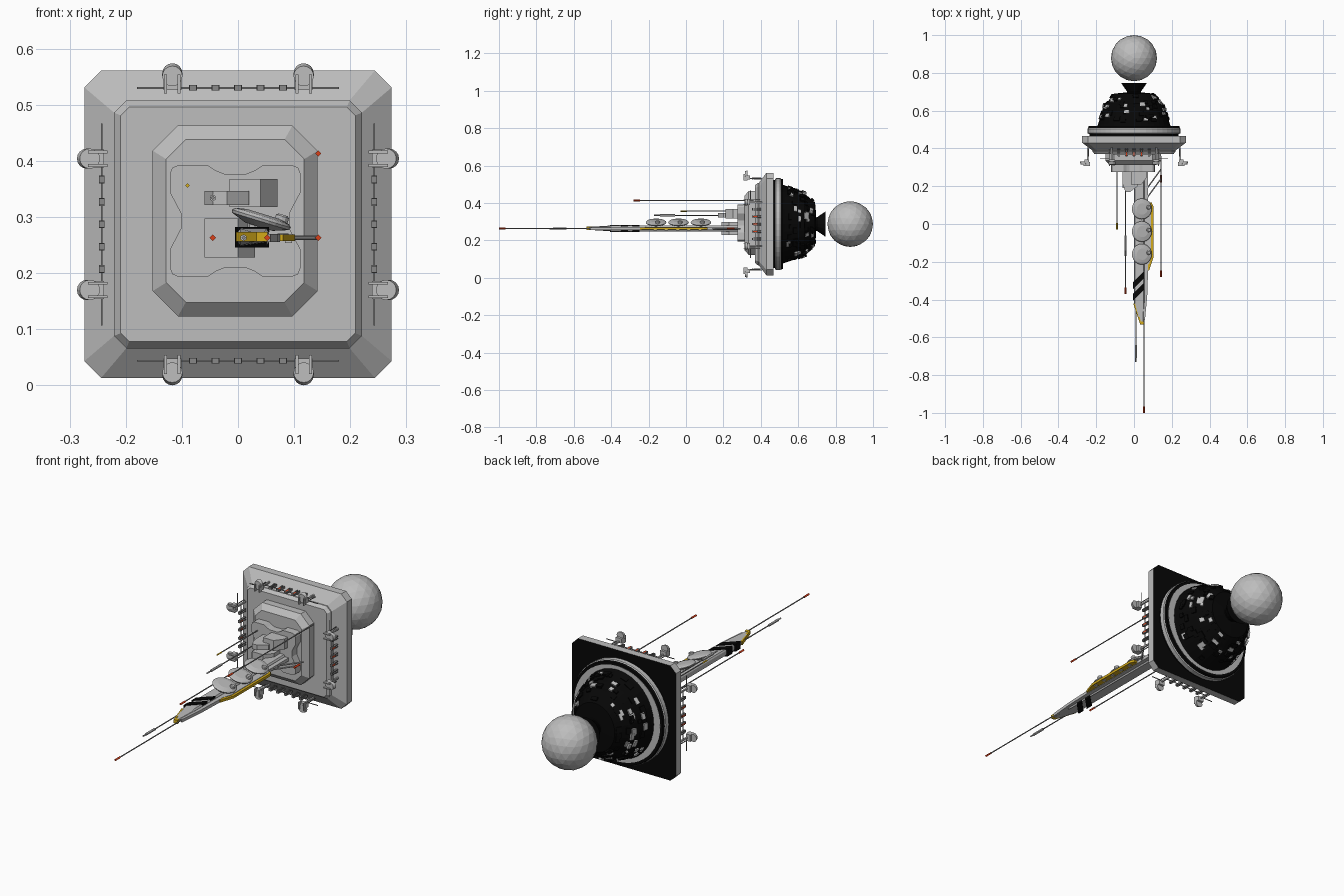
import bpy, bmesh, random
from math import sin, cos, pi, radians
from mathutils import Matrix, Vector

cube = bpy.data.objects.get("Cube")
if cube:
    bpy.data.objects.remove(cube)


def material(name, r, g, b):
    m = bpy.data.materials.new(name)
    m.use_nodes = True
    m.diffuse_color = (r, g, b, 1)
    m.node_tree.nodes["Principled BSDF"].inputs["Base Color"].default_value = (r, g, b, 1)
    return m


GREY = material("hull grey", .51, .51, .51)
DARK = material("trim grey", .25, .25, .25)
BLACK = material("engine black", .002, .002, .002)
YELLOW = material("hazard yellow", .65, .4, .01)
RED = material("beacon red", .68, .05, .01)
CZ = .287  # height of the main axis


def finish(bm, name, *mats):
    bmesh.ops.recalc_face_normals(bm, faces=bm.faces)
    me = bpy.data.meshes.new(name)
    bm.to_mesh(me)
    bm.free()
    for m in mats:
        me.materials.append(m)
    ob = bpy.data.objects.new(name, me)
    bpy.context.collection.objects.link(ob)
    return ob


def skin(bm, rings):
    """Join equal rings of points into a closed tube."""
    vs = [[bm.verts.new(p) for p in ring] for ring in rings]
    n = len(vs[0])
    for a, b in zip(vs, vs[1:]):
        for i in range(n):
            j = (i + 1) % n
            bm.faces.new((a[i], a[j], b[j], b[i]))
    bm.faces.new(vs[0])
    bm.faces.new(vs[-1][::-1])


def loft(name, rings, *mats):
    bm = bmesh.new()
    skin(bm, rings)
    return finish(bm, name, *mats)


def octagon(y, hx, hz, cut, cx=0, cz=CZ):
    pts = [(hx, hz - cut), (hx - cut, hz), (cut - hx, hz), (-hx, hz - cut),
           (-hx, cut - hz), (cut - hx, -hz), (hx - cut, -hz), (hx, cut - hz)]
    return [(cx + x, y, cz + z) for x, z in pts]


def circle(y, r, n=32, cx=0, cz=CZ, sx=1):
    return [(cx + sx * r * cos(2 * pi * i / n), y, cz + r * sin(2 * pi * i / n)) for i in range(n)]


def slab(name, outline, z0, z1, mat):
    return loft(name, [[(x, y, z) for x, y in outline] for z in (z0, z1)], mat)


def add_box(bm, centre, size, frame=Matrix()):
    m = frame @ Matrix.Translation(centre) @ Matrix.Diagonal((*size, 1))
    bmesh.ops.create_cube(bm, size=1, matrix=m)


def rod(name, a, b, r, mat, sides=6):
    a, b = Vector(a), Vector(b)
    bm = bmesh.new()
    m = Matrix.Translation((a + b) / 2) @ (b - a).to_track_quat('Z', 'Y').to_matrix().to_4x4()
    bmesh.ops.create_cone(bm, cap_ends=True, segments=sides, radius1=r, radius2=r,
                          depth=(b - a).length, matrix=m)
    return finish(bm, name, mat)


# Square shield hull with chamfered rim and black back
hull = [(.37, .209, .015), (.385, .221, .022), (.39, .221, .022), (.43, .274, .03), (.467, .274, .03)]
plate = loft("shield_hull", [octagon(y, h, h, c) for y, h, c in hull], GREY, BLACK)
for f in plate.data.polygons:
    f.material_index = int(f.normal.y > .5)

# Round drum behind the shield, with black faces and a thin light ring
loft("drum_gap", [circle(y, .236, 48) for y in (.46, .48)], BLACK)
loft("drum", [circle(y, r, 48) for y, r in [(.476, .24), (.481, .246), (.503, .246), (.507, .243)]], GREY)
loft("drum_back", [circle(y, r, 48) for y, r in [(.507, .243), (.518, .24)]], BLACK)
loft("back_ring", [circle(y, r, 48) for y, r in [(.512, .2275), (.519, .2275), (.519, .2255)]], GREY)

# Stepped front superstructure
loft("front_step", [octagon(y, hx, hz, c, -.005, .293) for y, hx, hz, c in
                    [(.312, .123, .145, .035), (.335, .147, .17, .045), (.38, .147, .17, .045)]], GREY)
quarter = [(.02, .084), (.035, .09), (.05, .1), (.1, .1), (.112, .095),
           (.116, .085), (.116, .05), (.108, .035), (.097, .014)]
clover = quarter + [(x, -z) for x, z in quarter[::-1]]
clover += [(-x, z) for x, z in clover[::-1]]
loft("lobed_deck", [[(x - .005, y, z + .293) for x, z in clover] for y in (.275, .32)], GREY)
slab("lower_housing", [(-.06, .28), (-.06, .19), (0, .19), (.03, .23), (.03, .28)], .228, .297, GREY)
slab("upper_housing", [(-.015, .28), (-.015, .21), (.04, .21), (.07, .25), (.07, .28)], .318, .368, GREY)
slab("gun_housing", [(-.06, .21), (-.045, .17), (-.02, .17), (.02, .2), (.02, .29), (-.06, .29)],
     .321, .346, GREY)

# Rear engine dome and nozzle
FLAT = .92  # the dome is narrower than it is tall
dome_profile = [(.515, .212), (.53, .206), (.6, .183), (.632, .17), (.64, .158), (.69, .116), (.696, .05)]
loft("engine_dome", [circle(y, r, sx=FLAT) for y, r in dome_profile], BLACK)
loft("engine_nozzle", [circle(y, r, 16) for y, r in [(.68, .04), (.7, .036), (.72, .05), (.746, .068)]], BLACK)

# Low blocks and light panels laid out over the dome
random.seed(11)
dark_bm, light_bm = bmesh.new(), bmesh.new()
for i in range(130):
    y = random.uniform(.545, .68)
    front = y < .635
    slope = .33 if front else .85
    r = .202 - (y - .54) * slope if front else .162 - (y - .635) * slope
    a = random.uniform(0, 2 * pi)
    out = Vector((cos(a), slope, sin(a))).normalized()
    side = Vector((-sin(a), 0, cos(a)))
    frame = Matrix((side, out.cross(side), out)).transposed().to_4x4()
    frame.translation = (FLAT * r * cos(a), y, CZ + r * sin(a))
    size = (random.uniform(.016, .036), random.uniform(.014, .026))
    if i % 3:
        add_box(dark_bm, (0, 0, 0), (*size, random.uniform(.008, .016)), frame)
    else:
        add_box(light_bm, (0, 0, .002), (size[0] * .95, size[1] * .85, .009), frame)
finish(dark_bm, "dome_blocks", BLACK)
finish(light_bm, "dome_panels", GREY)

# Faceted sphere behind the nozzle
bm = bmesh.new()
bmesh.ops.create_icosphere(bm, subdivisions=3, radius=.122, matrix=Matrix.Translation((0, .878, CZ)))
finish(bm, "rear_sphere", GREY)

# Rim equipment, repeated on the four sides (local x along the edge, z outward)
pods, studs, lamps = bmesh.new(), bmesh.new(), bmesh.new()
for k in range(4):
    turn = Matrix.Translation((0, 0, CZ)) @ Matrix.Rotation(k * pi / 2, 4, 'Y')
    for s in (-1, 1):
        t = s * .117
        add_box(pods, (t, .33, .25), (.032, .022, .022), turn)
        add_box(pods, (t, .37, .244), (.007, .07, .007), turn)
        for d in (-.012, .012):
            add_box(pods, (t + d, .318, .25), (.005, .02, .034), turn)
        skin(pods, [[turn @ Vector(p) for p in circle(y, .018, 16, t, z)]
                    for y, z in ((.315, .264), (.33, .269))])
        add_box(studs, (s * .155, .345, .243), (.05, .003, .003), turn)
        add_box(studs, (s * .13, .36, .243), (.003, .07, .003), turn)
    add_box(studs, (0, .37, .243), (.24, .003, .003), turn)
    for i in range(-2, 3):
        t = i * .04
        for d in (-.005, .005):
            add_box(studs, (t + d, .38, .243), (.004, .04, .01), turn)
        add_box(studs, (t, .356, .243), (.012, .004, .01), turn)
        # warning lamps sit behind the studs, on all sides but the bottom
        if abs(i) < 2 and k != 2:
            add_box(lamps, (t, .37, .244), (.006, .022, .008), turn)
finish(pods, "rim_pods", GREY)
finish(studs, "rim_studs", DARK)
finish(lamps, "rim_lamps", RED)

# Long forward arm, thinner at its tip, with side flange, striping and yellow edges
ARM_Z = .264
arm = [(0, .29), (0, -.4), (0, -.42), (.03, -.52), (.05, -.52), (.055, -.42), (.055, -.4), (.055, .29)]
inset = [(.027 + (x - .027) * .85, y) for x, y in arm]
loft("arm", [[(x, y, ARM_Z + h * (.5 if y < -.41 else 1)) for x, y in o] for o, h in
             [(inset, -.0155), (arm, -.009), (arm, .009), (inset, .0155)]], GREY)
slab("arm_flange", [(.05, .29), (.05, -.5), (.058, -.51), (.07, -.38), (.075, -.23), (.075, .29)],
     .255, .27, GREY)
slab("flange_cover", [(.07, .12), (.07, -.22), (.08, -.21), (.09, -.18), (.09, .1), (.08, .12)],
     .268, .271, GREY)
slab("yellow_flange", [(.07, .11), (.093, .115), (.102, .095), (.102, -.18), (.08, -.245), (.07, -.245)],
     .257, .269, YELLOW)
bm = bmesh.new()
for i in range(5):
    add_box(bm, (.09, .075 - i * .06, .257), (.012, .018, .006))
finish(bm, "flange_fittings", GREY)
slab("yellow_tip", [(-.004, -.42), (.033, -.532), (.053, -.532), (.05, -.515), (.035, -.515), (.014, -.42)],
     .256, .2735, YELLOW)
for i, y in enumerate((-.345, -.405)):
    slab("arm_stripe_%d" % i, [(-.005, y), (-.005, y + .036), (.055, y + .096), (.055, y + .06)],
         .2455, .2825, BLACK)

# Tilted saucer domes on the arm
for i, y in enumerate((.08, -.04, -.16)):
    tilt = Matrix.Translation((.041, y, .295)) @ Matrix.Rotation(radians(17), 4, 'Y')
    bm = bmesh.new()
    for prof, cx, cy, n in [([(-.013, .025), (-.003, .053), (.002, .055), (.007, .05), (.011, .03)], 0, 0, 24),
                            ([(0, .012), (.017, .012), (.02, .008)], .035, .008, 12)]:
        skin(bm, [[tilt @ Vector((x + cx, z + cy, h)) for x, h, z in circle(h, r, n, 0, 0)] for h, r in prof])
    finish(bm, "saucer_%d" % i, GREY)
    rod("saucer_mount_%d" % i, (.035, y, .268), (.038, y, .294), .02, GREY, 10)

# Antenna masts: x, z, front end, rear end, tip colour
masts = [(.052, .263, -1, -.45, RED), (.01, .263, -.73, -.4, DARK), (-.045, .263, -.37, .3, RED),
         (.143, .413, -.28, .36, RED), (-.09, .356, -.03, .3, YELLOW), (-.045, .334, -.17, .2, DARK)]
for i, (x, z, y0, y1, tip) in enumerate(masts):
    rod("mast_%d" % i, (x, y0 + .01, z), (x, y1, z), .0028, DARK)
    rod("mast_tip_%d" % i, (x, y0, z), (x, y0 + .035, z), .0055 if tip == RED else .004, tip, 4)
rod("gun_sleeve", (-.045, -.14, .334), (-.045, -.06, .334), .006, GREY)
rod("tip_sleeve", (.01, -.71, .263), (.01, -.64, .263), .006, GREY)
for i, y in enumerate((.14, .19)):
    rod("side_strut_%d" % i, (.07, y, .263), (.143, y + .1, .263), .004, GREY)
rod("side_beacon", (.143, .22, .263), (.143, .26, .263), .006, RED, 4)
